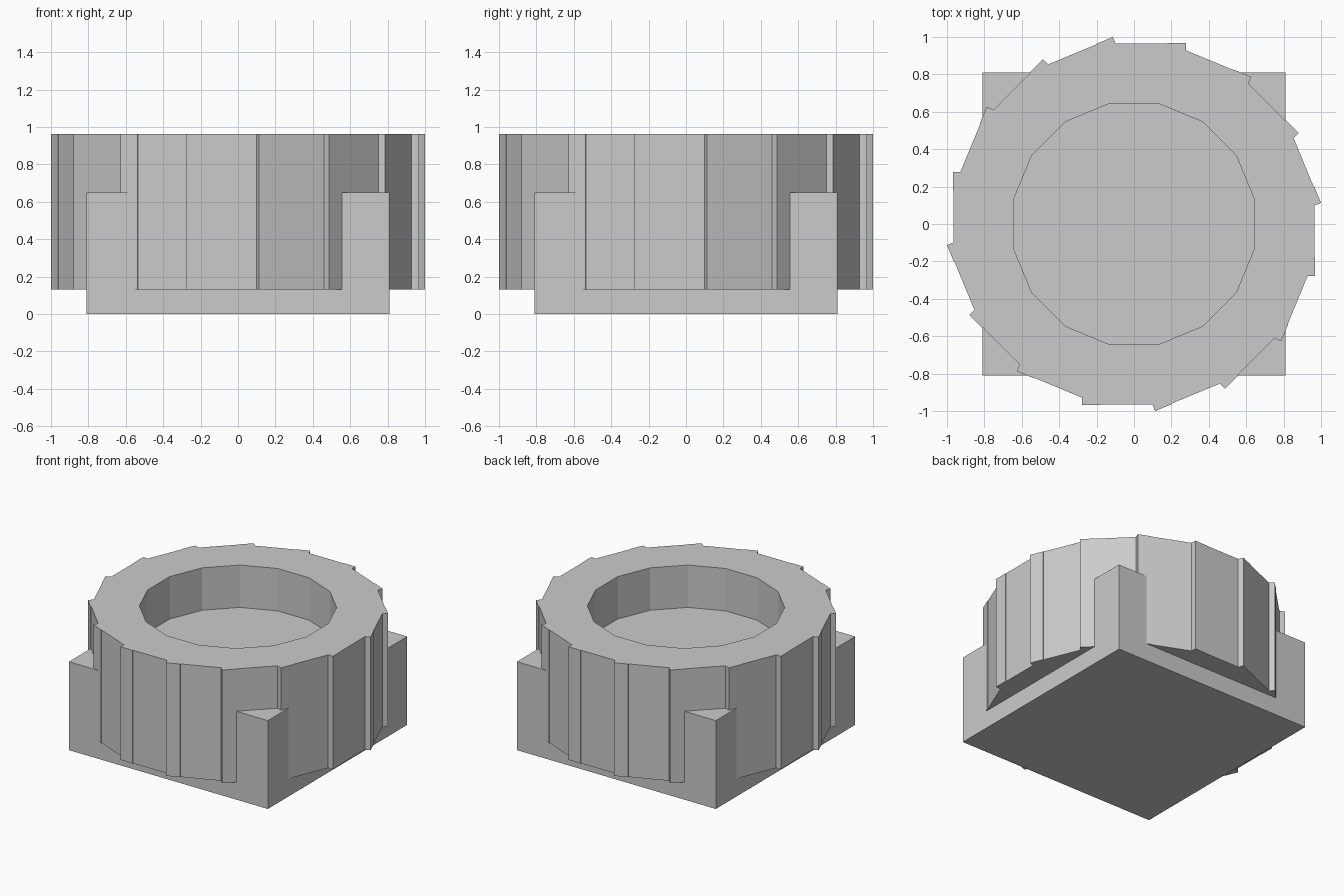
import bpy, bmesh
from math import cos, sin, tan, radians

if "Cube" in bpy.data.objects:
    bpy.data.objects.remove(bpy.data.objects["Cube"])

SIDES = 16
STEP = radians(360 / SIDES)
FACE, TOOTH, END = 0.964, 0.967, 0.278   # face distance, tooth distance, tooth end
BORE = 0.645                              # distance to the bore's flat sides
Z0, Z1 = 0.13, 0.962


def add_object(name, bm):
    bmesh.ops.recalc_face_normals(bm, faces=bm.faces)
    mesh = bpy.data.meshes.new(name)
    bm.to_mesh(mesh)
    bm.free()
    obj = bpy.data.objects.new(name, mesh)
    bpy.context.collection.objects.link(obj)
    return obj


def turned(p, k):
    """Rotate a profile point clockwise by k sectors."""
    a = -STEP * k
    return (p[0] * cos(a) - p[1] * sin(a), p[0] * sin(a) + p[1] * cos(a))


# Square base block, whose top is the floor of the bore
bm = bmesh.new()
bmesh.ops.create_cube(bm, size=1)
for v in bm.verts:
    v.co = (v.co.x * 1.62, v.co.y * 1.62, (v.co.z + 0.5) * 0.65)
add_object("square_base", bm)

# Ratchet ring: one sector outline, repeated around the axis
foot_y = (FACE - sin(STEP) * END) / cos(STEP)   # tooth end meets the next face
foot = turned((END, foot_y), -(-1))             # same point, seen from previous sector
sector = [turned((END, foot_y), 0), turned((0.18, FACE), 1),
          turned((0.18, TOOTH), 1), turned((END, TOOTH), 1)]
bore_corner = (BORE * tan(STEP / 2), BORE)

bm = bmesh.new()
rings = []
for z in (Z0, Z1):
    outer = [bm.verts.new((*turned(p, k), z)) for k in range(SIDES) for p in sector]
    inner = [bm.verts.new((*turned(bore_corner, k), z)) for k in range(SIDES)]
    rings.append((outer, inner))

n = len(sector) * SIDES
for outer, inner in rings:                      # top and bottom faces
    for k in range(SIDES):
        edge = [outer[(k * 4 + i) % n] for i in range(5)]
        bm.faces.new(edge + [inner[(k + 1) % SIDES], inner[k]])
for loop in (0, 1):                             # outer and bore walls
    low, high = rings[0][loop], rings[1][loop]
    for i in range(len(low)):
        j = (i + 1) % len(low)
        bm.faces.new((low[i], low[j], high[j], high[i]))
add_object("ratchet_ring", bm)
